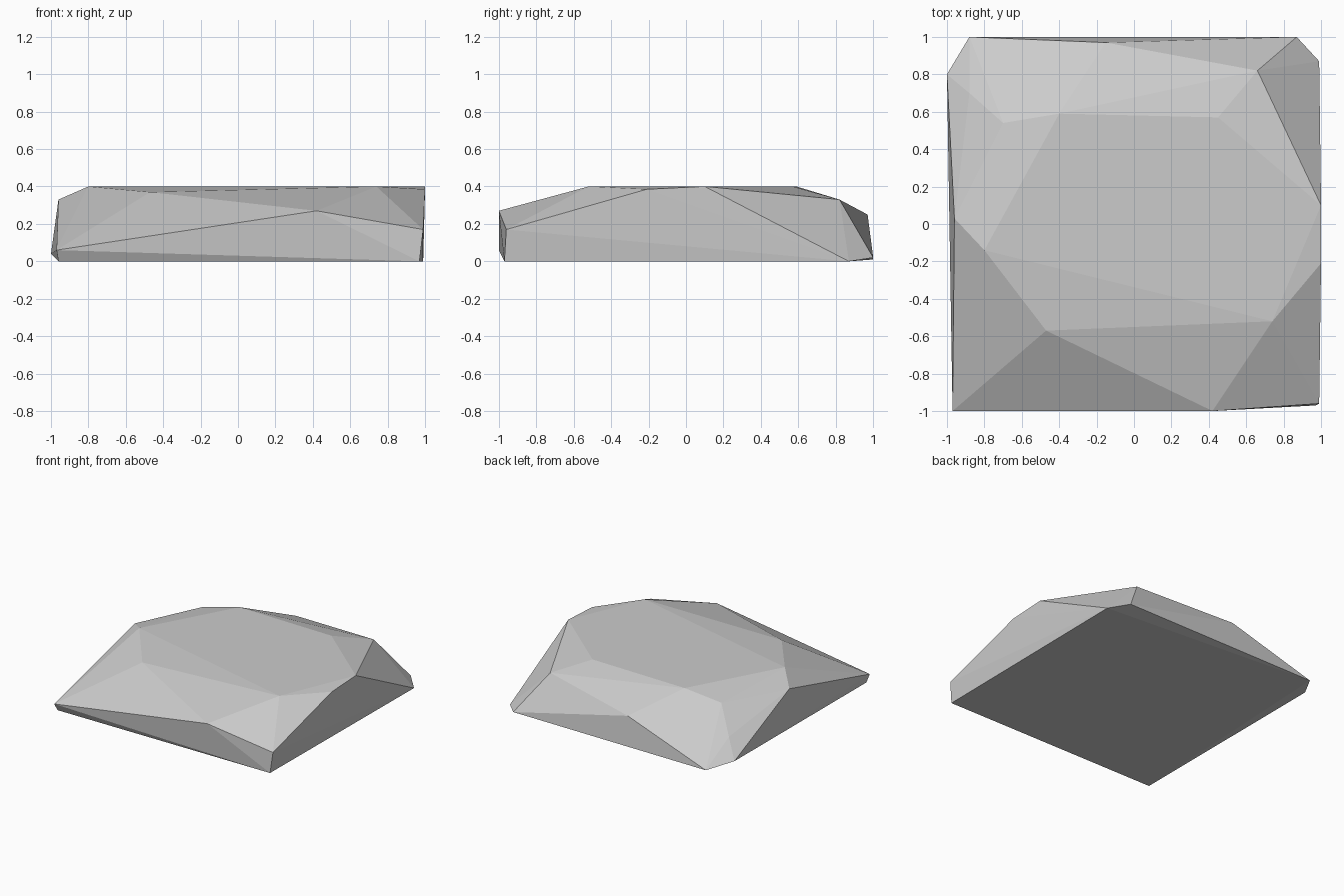
import bpy
import bmesh
from math import radians

cube = bpy.data.objects.get("Cube")
if cube:
    bpy.data.objects.remove(cube, do_unlink=True)


def make_material(name, color):
    material = bpy.data.materials.new(name)
    material.use_nodes = True
    material.diffuse_color = color
    material.node_tree.nodes["Principled BSDF"].inputs["Base Color"].default_value = color
    return material


def make_hull(name, corners, material):
    """Wrap a faceted stone around its corner points."""
    bm = bmesh.new()
    for corner in corners:
        bm.verts.new(corner)
    hull = bmesh.ops.convex_hull(bm, input=bm.verts[:])
    loose = [g for g in hull["geom_interior"] if isinstance(g, bmesh.types.BMVert)]
    bmesh.ops.delete(bm, geom=loose, context="VERTS")
    # Merge triangles that lie in one flat facet
    bmesh.ops.dissolve_limit(bm, angle_limit=radians(0.5),
                             verts=bm.verts[:], edges=bm.edges[:])
    bmesh.ops.recalc_face_normals(bm, faces=bm.faces[:])
    mesh = bpy.data.meshes.new(name)
    bm.to_mesh(mesh)
    bm.free()
    mesh.materials.append(material)
    stone = bpy.data.objects.new(name, mesh)
    bpy.context.collection.objects.link(stone)
    return stone


# Footprint corners, counter-clockwise from the front
base = [(-.96, -.97, 0), (.97, -.97, 0), (.99, .87, 0),
        (.87, 1, .02), (-.88, 1, .01), (-1, .8, .04)]

# Lower edge and shoulder corners, where the sides break
shoulder = [(-.97, -1, .06), (.42, -1, .27), (.99, -.96, .17),
            (.66, .82, .33), (-.15, .97, .25), (-.88, .7, .17),
            (-.7, .54, .34), (-.96, .03, .33)]

# Rim of the flat top and its two slightly lower corners
top = [(-.8, -.14, .4), (.74, -.52, .4), (1, .1, .4),
       (.45, .57, .4), (-.4, .59, .4)]
top_chips = [(-.47, -.57, .37), (1, -.21, .385)]

stone_grey = make_material("stone_grey", (.6, .6, .6, 1))
make_hull("flat_rock", base + shoulder + top + top_chips, stone_grey)
